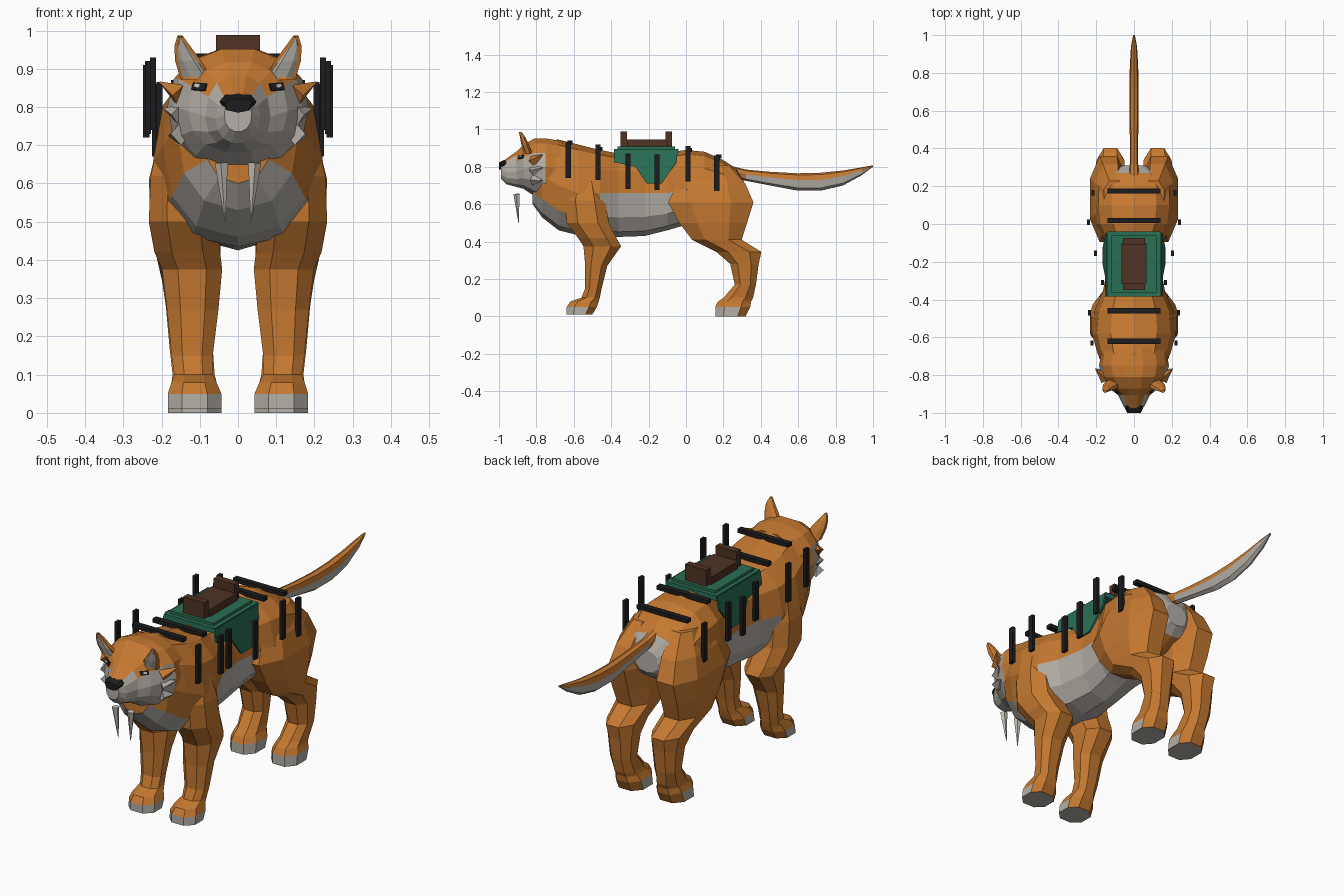
import bpy, bmesh
from math import cos, sin, pi
from mathutils import Vector
from mathutils.bvhtree import BVHTree

cube = bpy.data.objects.get("Cube")
if cube:
    bpy.data.objects.remove(cube)


def material(name, rgb):
    m = bpy.data.materials.new(name)
    m.use_nodes = True
    colour = (*rgb, 1)
    m.diffuse_color = colour
    m.node_tree.nodes["Principled BSDF"].inputs["Base Color"].default_value = colour
    return m


ORANGE = material("orange fur", (.56, .19, .03))
PALE = material("pale fur", (.46, .43, .39))
IVORY = material("ivory", (.56, .53, .48))
BLACK = material("black leather", (.012, .012, .013))
GREEN = material("green cloth", (.023, .16, .09))
BROWN = material("brown leather", (.08, .032, .017))


def finish(name, bm, mats, rule=None):
    """Turn a bmesh into an object, colouring faces by a rule on centre and normal."""
    bmesh.ops.recalc_face_normals(bm, faces=bm.faces)
    if rule:
        for f in bm.faces:
            f.material_index = int(rule(f.calc_center_median(), f.normal))
    mesh = bpy.data.meshes.new(name)
    bm.to_mesh(mesh)
    bm.free()
    for m in mats:
        mesh.materials.append(m)
    ob = bpy.data.objects.new(name, mesh)
    bpy.context.collection.objects.link(ob)
    return ob


def skin(rings):
    """Bridge equal rings of points and cap both ends."""
    bm = bmesh.new()
    loops = [[bm.verts.new(p) for p in ring] for ring in rings]
    n = len(loops[0])
    for a, b in zip(loops, loops[1:]):
        for i in range(n):
            j = (i + 1) % n
            bm.faces.new((a[i], a[j], b[j], b[i]))
    bm.faces.new(loops[0])
    bm.faces.new(loops[-1])
    bmesh.ops.recalc_face_normals(bm, faces=bm.faces)
    return bm


def soft(v, power):
    return abs(v) ** power * (1 if v > 0 else -1)


def along_y(rows, n=12, power=.85):
    """Rows: y, top, bottom, half width, height of the widest point."""
    rings = []
    for y, top, bottom, half, wide in rows:
        ring = []
        for i in range(n):
            a = 2 * pi * i / n
            s = soft(sin(a), power)
            z = wide + s * (top - wide if s > 0 else wide - bottom)
            ring.append((half * soft(cos(a), power), y, z))
        rings.append(ring)
    return skin(rings)


def along_z(rows, side, n=8, power=.85):
    """Rows: z, front y, back y, inner x, outer x."""
    rings = []
    for z, front, back, inner, outer in rows:
        ring = []
        for i in range(n):
            a = 2 * pi * (i + .5) / n
            x = (inner + outer) / 2 + (outer - inner) / 2 * soft(cos(a), power) * 1.05
            y = (front + back) / 2 + (back - front) / 2 * soft(sin(a), power) * 1.05
            ring.append((side * x, y, z))
        rings.append(ring)
    return skin(rings)


def box(name, low, high, mat):
    bm = bmesh.new()
    bmesh.ops.create_cube(bm, size=1)
    for v in bm.verts:
        v.co = [h if c > 0 else l for c, l, h in zip(v.co, low, high)]
    return finish(name, bm, [mat])


def spike(name, base, tip, radius, mat, sides=5):
    base, tip = Vector(base), Vector(tip)
    axis = tip - base
    bm = bmesh.new()
    bmesh.ops.create_cone(bm, cap_ends=True, segments=sides, radius1=radius,
                          radius2=radius * .06, depth=axis.length)
    turn = axis.to_track_quat('Z', 'Y')
    for v in bm.verts:
        v.co = turn @ v.co + (base + tip) / 2
    return finish(name, bm, [mat])


# Torso, with pale chest, belly and rump cleft
torso = [(-.82, .90, .60, .09, .74), (-.77, .94, .53, .16, .75),
         (-.68, .945, .46, .195, .70), (-.58, .92, .435, .222, .66),
         (-.46, .89, .43, .21, .66), (-.36, .87, .425, .165, .66),
         (-.22, .865, .43, .14, .66), (-.10, .875, .46, .15, .66),
         (0, .89, .49, .20, .68), (.10, .88, .50, .213, .68),
         (.20, .835, .53, .21, .67), (.27, .79, .57, .15, .67),
         (.31, .72, .61, .06, .67)]


def torso_rule(c, n):
    if c.y > .28:
        return True
    if c.y < -.5:
        return c.z < .56 - (c.y + .5) * .35
    return c.y < -.05 and c.z < .62


finish("torso", along_y(torso), [ORANGE, PALE], torso_rule)

# Head, with orange crown and pale face
head = [(-.99, .825, .735, .036, .78), (-.96, .845, .705, .058, .77),
        (-.905, .885, .69, .085, .775), (-.87, .92, .68, .13, .79),
        (-.81, .955, .64, .168, .80), (-.75, .955, .62, .185, .80),
        (-.66, .94, .60, .17, .78)]
head_mesh = along_y(head, 14, .9)
surface = BVHTree.FromBMesh(head_mesh)
finish("head", head_mesh, [ORANGE, PALE],
       lambda c, n: c.y < -.77 and c.z < .822 + (c.y + 1) * .22)

# Nose
nose = [(-1, .822, .785, .036, .812), (-.975, .835, .785, .048, .815), (-.95, .84, .80, .04, .82)]
finish("nose", along_y(nose, 8), [BLACK])


def face_plate(name, x, z, width, height, tilt, lift, mat):
    """Thin plate laid on the front of the head."""
    hit, normal, _, _ = surface.ray_cast(Vector((x, -2, z)), Vector((0, 1, 0)))
    turn = normal.to_track_quat('Z', 'Y')
    flat = (Vector((1, 0, 0)) - normal * normal.x).normalized()
    up = normal.cross(flat)
    along = flat * cos(tilt) + up * sin(tilt)
    across = normal.cross(along)
    bm = bmesh.new()
    bmesh.ops.create_cube(bm, size=1)
    for v in bm.verts:
        c = v.co.copy()
        v.co = hit + along * c.x * width + across * c.y * height + normal * (c.z * .006 + lift)
    finish(name, bm, [mat])


foreleg = [(.74, -.61, -.47, .10, .20), (.62, -.65, -.43, .06, .23),
           (.50, -.64, -.41, .05, .235), (.42, -.58, -.37, .045, .22),
           (.375, -.55, -.345, .04, .20), (.27, -.54, -.42, .05, .187),
           (.15, -.54, -.45, .065, .175), (.10, -.56, -.46, .065, .168),
           (.08, -.62, -.465, .055, .175), (.05, -.64, -.475, .042, .185),
           (.01, -.64, -.50, .042, .185)]
hindleg = [(.81, .05, .23, .05, .16), (.71, -.05, .32, .04, .21),
           (.61, -.10, .365, .035, .235), (.50, -.04, .33, .04, .23),
           (.41, .03, .30, .045, .215), (.345, .16, .405, .05, .20),
           (.28, .235, .39, .055, .19), (.17, .26, .375, .065, .18),
           (.10, .20, .36, .06, .172), (.08, .17, .35, .055, .175),
           (.05, .155, .345, .042, .185), (0, .155, .32, .042, .185)]
ear = [(.87, -.87, -.82, .065, .15), (.92, -.885, -.84, .095, .165),
       (.96, -.892, -.86, .125, .167), (.987, -.895, -.88, .145, .158)]
flap = [(-.385, .89), (-.045, .89), (-.05, .825), (-.13, .71), (-.21, .71), (-.27, .80), (-.385, .825)]

for side, word in ((1, "left"), (-1, "right")):
    # Legs with pale toes and soles
    for name, rows, heel in (("front_leg", foreleg, -.51), ("hind_leg", hindleg, .28)):
        finish(f"{word}_{name}", along_z(rows, side), [ORANGE, PALE],
               lambda c, n: c.z < .055 and (c.y < heel or n.z < -.7))

    # Ear with an inset pale hollow
    bm = along_z(ear, side)
    front = [f for f in bm.faces if f.normal.y < -.6]
    bmesh.ops.inset_region(bm, faces=front, thickness=.008, depth=-.004)
    for f in front:
        f.material_index = 1
    finish(f"{word}_ear", bm, [ORANGE, PALE])

    # Eye, brow, fang and cheek tufts
    face_plate(f"{word}_eye", side * .10, .852, .042, .02, side * .3, .003, BLACK)
    face_plate(f"{word}_iris", side * .103, .853, .016, .01, side * .3, .006, IVORY)
    spike(f"{word}_fang", (side * .043, -.905, .655), (side * .034, -.895, .50), .018, IVORY)
    for i in range(3):
        z = .85 - i * .05
        spike(f"{word}_cheek_tuft_{i}", (side * .15, -.82, z - .02),
              (side * (.205 - i * .012), -.765, z + .015 - i * .02), .03,
              PALE if i else ORANGE, 4)

    # Cloth flap flaring away from the flank
    rings = [[(side * (x + (.89 - z) * .14), y, z) for y, z in flap] for x in (.132, .142)]
    finish(f"{word}_cloth_flap", skin(rings), [GREEN])

    # Upright side straps: y, x, top
    straps = [(-.63, .222, .93), (-.47, .235, .92), (-.31, .167, .87),
              (-.155, .205, .865), (.01, .24, .91), (.165, .217, .86)]
    for i, (y, x, top) in enumerate(straps):
        xs = sorted((side * (x - .008), side * (x + .008)))
        box(f"{word}_side_strap_{i}", (xs[0], y - .014, top - .19), (xs[1], y + .014, top), BLACK)

# Tail, pale underneath
tail = [(.22, .81, .75, .03, .785), (.32, .785, .725, .022, .76),
        (.45, .773, .70, .022, .742), (.60, .765, .672, .025, .728),
        (.72, .768, .672, .025, .73), (.84, .78, .70, .022, .75), (.94, .797, .755, .016, .78),
        (1, .808, .80, .005, .805)]
finish("tail", along_y(tail, 8), [ORANGE, PALE], lambda c, n: n.z < -.05 and c.y > .3)

# Straps across the back
for i, (y, z) in enumerate(((-.62, .935), (-.46, .90), (.018, .895), (.175, .86))):
    box(f"back_strap_{i}", (-.14, y - .014, z - .015), (.14, y + .014, z + .005), BLACK)

# Saddle cloth and seat
box("saddle_cloth", (-.14, -.385, .87), (.14, -.04, .895), GREEN)
box("saddle_pad", (-.12, -.365, .89), (.12, -.06, .908), GREEN)
box("saddle_seat", (-.067, -.315, .90), (.067, -.10, .945), BROWN)
box("saddle_front", (-.058, -.35, .90), (.058, -.315, .988), BROWN)
box("saddle_back", (-.058, -.11, .90), (.058, -.075, .988), BROWN)
